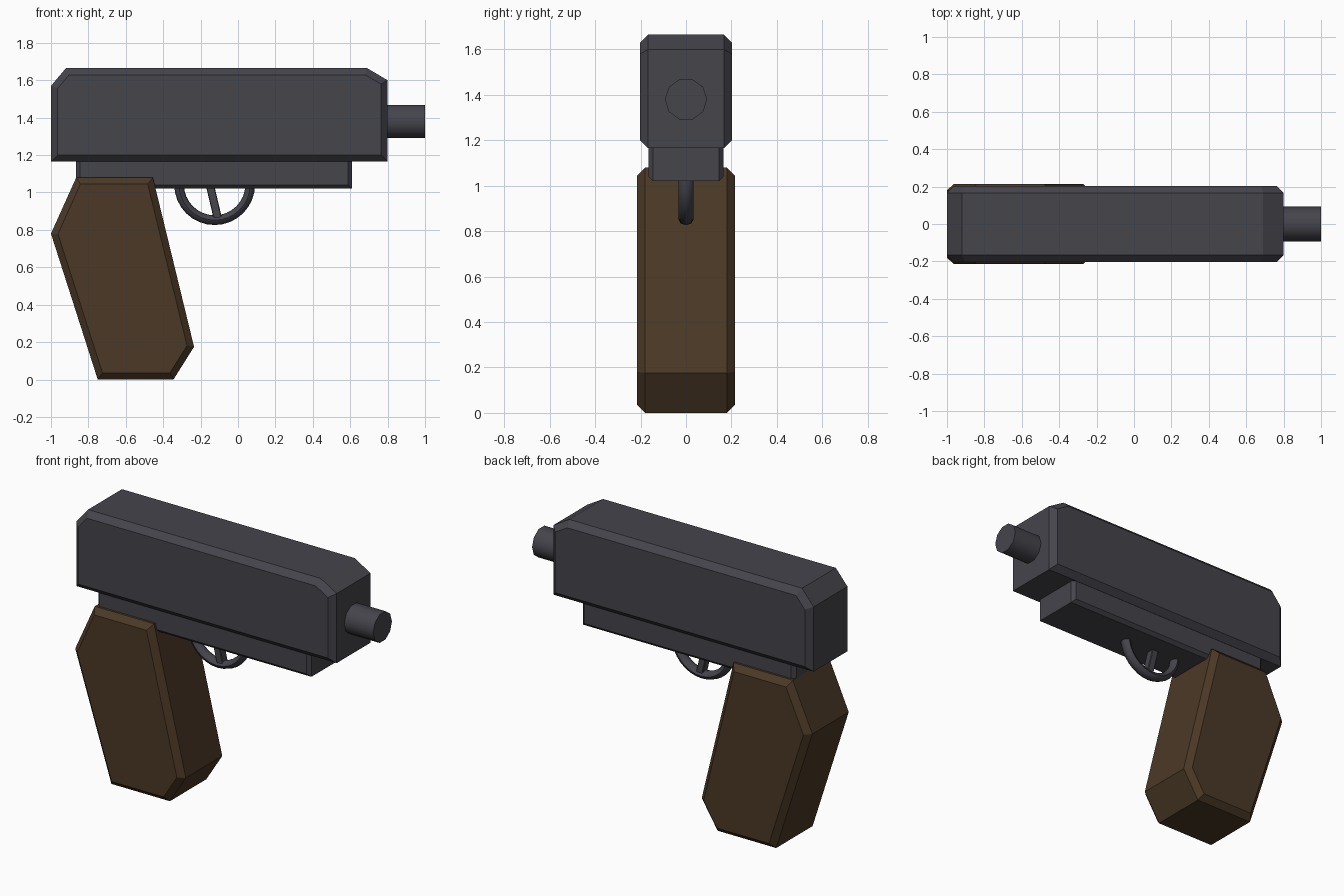
import bpy, bmesh, math
from mathutils import Vector

if "Cube" in bpy.data.objects:
    bpy.data.objects.remove(bpy.data.objects["Cube"])


def material(name, rgb):
    m = bpy.data.materials.new(name)
    m.diffuse_color = (*rgb, 1)
    m.use_nodes = True
    m.node_tree.nodes["Principled BSDF"].inputs["Base Color"].default_value = m.diffuse_color
    return m


metal = material("dark_grey_metal", (0.058, 0.058, 0.071))
wood = material("dark_brown_grip", (0.070, 0.040, 0.019))


def finish(name, bm, mat):
    bmesh.ops.recalc_face_normals(bm, faces=bm.faces)
    me = bpy.data.meshes.new(name)
    bm.to_mesh(me)
    bm.free()
    me.materials.append(mat)
    ob = bpy.data.objects.new(name, me)
    bpy.context.collection.objects.link(ob)
    return ob


def inset(pts, d):
    # move every side of a counter-clockwise convex outline inward by d
    out = []
    for i, p in enumerate(pts):
        p = Vector(p)
        a = (p - Vector(pts[i - 1])).normalized()
        b = (Vector(pts[(i + 1) % len(pts)]) - p).normalized()
        n1, n2 = Vector((-a.y, a.x)), Vector((-b.y, b.x))
        out.append(p + (n1 + n2) * d / (1 + n1.dot(n2)))
    return out


def skin(bm, rings, closed=True):
    n = len(rings[0])
    for a, b in zip(rings, rings[1:]):
        for i in range(n):
            j = (i + 1) % n
            bm.faces.new((a[i], a[j], b[j], b[i]))
    bm.faces.new(rings[0])
    bm.faces.new(rings[-1])


def slab(name, pts, half, chamfer, mat):
    # side profile (x, z) extruded across y, side outlines chamfered
    bm = bmesh.new()
    inner = inset(pts, chamfer)
    layers = [(inner, -half), (pts, chamfer - half), (pts, half - chamfer), (inner, half)]
    skin(bm, [[bm.verts.new((p[0], y, p[1])) for p in ring] for ring, y in layers])
    return finish(name, bm, mat)


def smooth(ob, angle):
    bpy.ops.object.select_all(action='DESELECT')
    ob.select_set(True)
    bpy.context.view_layer.objects.active = ob
    bpy.ops.object.shade_smooth_by_angle(angle=math.radians(angle))


# Upper slide, lower frame and grip
slab("slide", [(-1, 1.165), (0.8, 1.165), (0.8, 1.6), (0.69, 1.665),
               (-0.92, 1.665), (-1, 1.57)], 0.203, 0.036, metal)
slab("frame", [(-0.865, 1.02), (0.61, 1.02), (0.61, 1.25), (-0.865, 1.25)],
     0.166, 0.021, metal)
slab("grip", [(-0.75, 0), (-0.345, 0), (-0.235, 0.175), (-0.455, 1.08),
              (-0.865, 1.08), (-1, 0.78)], 0.215, 0.035, wood)

# Barrel: ten-sided cylinder along x
bm = bmesh.new()
ang = [math.tau * i / 10 for i in range(10)]
skin(bm, [[bm.verts.new((x, 0.093 * math.cos(a), 1.38 + 0.093 * math.sin(a))) for a in ang]
          for x in (0.7, 1.0)])
smooth(finish("barrel", bm, metal), 40)

# Trigger guard: lower half ring with an oval tube
bm = bmesh.new()
rings = []
for k in range(17):
    t = math.pi + math.pi * k / 16
    ring = []
    for i in range(8):
        a = math.tau * i / 8
        r = 0.19 + 0.026 * math.cos(a)
        ring.append(bm.verts.new((-0.125 + r * math.cos(t), 0.033 * math.sin(a),
                                  1.042 + r * math.sin(t))))
    rings.append(ring)
skin(bm, rings)
smooth(finish("trigger_guard", bm, metal), 50)

# Trigger: slanted bar
slab("trigger", [(-0.128, 0.85), (-0.085, 0.86), (-0.13, 1.05), (-0.175, 1.05)],
     0.026, 0.004, metal)
